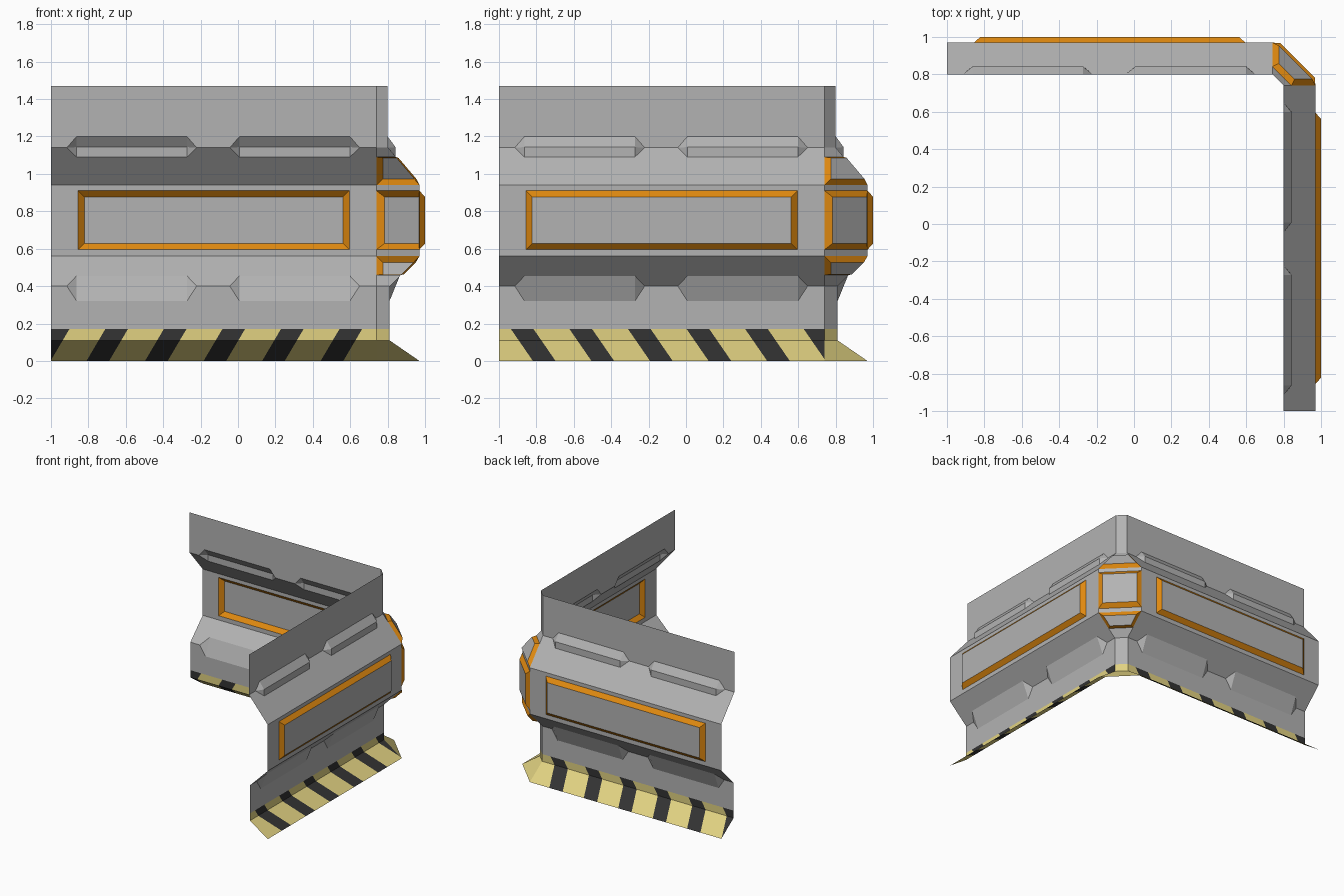
import bpy, bmesh
from mathutils import Vector

if "Cube" in bpy.data.objects:
    bpy.data.objects.remove(bpy.data.objects["Cube"])


def material(name, rgb):
    m = bpy.data.materials.new(name)
    m.diffuse_color = (*rgb, 1)
    m.use_nodes = True
    m.node_tree.nodes["Principled BSDF"].inputs["Base Color"].default_value = m.diffuse_color
    return m


MATS = [material("grey metal", (0.45, 0.45, 0.45)),
        material("orange trim", (0.74, 0.25, 0.005)),
        material("hazard yellow", (0.75, 0.64, 0.22)),
        material("hazard black", (0.033, 0.033, 0.033))]
GREY, ORANGE, YELLOW, BLACK = range(4)

U0, U1 = -1.0, 0.74                    # wall run, up to the corner post
VENTS = [(-0.568, 0.295), (0.303, 0.295)]  # centre, half length of body
TIP = 0.347                            # half length at the pointed tips
# wall profile: (depth, height)
FOOT, SKIRT, BAND = (0.97, 0), (0.81, 0.11), (0.81, 0.17)
LOW, MID0, MID1 = (0.81, 0.40), (0.97, 0.56), (0.97, 0.94)
HIGH, TOP = (0.80, 1.14), (0.80, 1.47)


def add_face(bm, pts, out, mat=GREY):
    f = bm.faces.new([bm.verts.new(p) for p in pts])
    f.normal_update()
    if f.normal.dot(out) < 0:
        f.normal_flip()
    f.material_index = mat
    return f


def raise_panel(bm, face, inset, height):
    """Raised plateau with orange bevelled sides."""
    rim = bmesh.ops.inset_individual(bm, faces=[face], thickness=inset,
                                     depth=height, use_even_offset=True)
    for f in rim["faces"]:
        f.material_index = ORANGE


def finish(bm, name):
    bmesh.ops.remove_doubles(bm, verts=bm.verts[:], dist=0.0005)
    me = bpy.data.meshes.new(name)
    bm.to_mesh(me)
    bm.free()
    for m in MATS:
        me.materials.append(m)
    bpy.context.collection.objects.link(bpy.data.objects.new(name, me))


def wall(name, swap, stripe_start, lean):
    bm = bmesh.new()

    def pos(u, d, z):
        return Vector((d, u, z)) if swap else Vector((u, d, z))
    out = pos(0, 1, 0)

    def add(pts, mat=GREY):
        return add_face(bm, [pos(*p) for p in pts], out, mat)

    def line(p):
        return [(U0, *p), (U1, *p)]

    def notched(crease, edge):
        """Crease line with a notch where each vent body sits."""
        pts = [(U0, *crease)]
        for c, h in VENTS:
            pts += [(c - TIP, *crease), (c - h, *edge), (c + h, *edge), (c + TIP, *crease)]
        return pts + [(U1, *crease)]

    def band(low, high, mat=GREY):
        return add(low + high[::-1], mat)

    # vent sections, from upper edge to lower edge
    high_vent = [(0.80, 1.20), (0.842, 1.143), (0.843, 1.09)]
    low_vent = [(0.865, 0.455), (0.81, 0.32)]

    # plain bands
    band(line(FOOT), line(SKIRT), YELLOW)
    band(line(SKIRT), line(BAND), YELLOW)
    band(line(BAND), notched(LOW, low_vent[-1]))
    band(notched(LOW, low_vent[0]), line(MID0))
    band(line(MID1), notched(HIGH, high_vent[-1]))
    band(notched(HIGH, high_vent[0]), line(TOP))

    # vent bodies and pointed ends
    for crease, section in ((HIGH, high_vent), (LOW, low_vent)):
        for c, h in VENTS:
            for a, b in zip(section, section[1:]):
                add([(c - h, *a), (c + h, *a), (c + h, *b), (c - h, *b)])
                for s in (-1, 1):
                    add([(c + s * TIP, *crease), (c + s * h, *a), (c + s * h, *b)])

    # middle band with the framed panel
    us, zs = [U0, -0.855, 0.595, U1], [0.56, 0.595, 0.91, 0.94]
    for i in range(3):
        for j in range(3):
            f = add([(us[i], 0.97, zs[j]), (us[i + 1], 0.97, zs[j]),
                     (us[i + 1], 0.97, zs[j + 1]), (us[i], 0.97, zs[j + 1])])
            if i == j == 1:
                panel = f
    raise_panel(bm, panel, 0.033, 0.03)

    # hazard stripes cut into the foot
    period, width = 0.313, 0.121
    for n in range(-1, 7):
        for s in (stripe_start + n * period, stripe_start + n * period + width):
            faces = [f for f in bm.faces if f.material_index == YELLOW]
            geom = set(faces)
            for f in faces:
                geom.update(f.edges)
                geom.update(f.verts)
            bmesh.ops.bisect_plane(bm, geom=list(geom), dist=1e-5,
                                   plane_co=pos(s, 0, 0), plane_no=pos(1, 0, -lean))
    for f in bm.faces:
        if f.material_index == YELLOW:
            c = f.calc_center_median()
            u = c.y if swap else c.x
            if (u - lean * c.z - stripe_start) % period < width:
                f.material_index = BLACK
    finish(bm, name)


def corner_post():
    bm = bmesh.new()
    levels = [FOOT, SKIRT, BAND, LOW, (0.87, 0.46), MID0, (0.97, 0.595),
              (0.97, 0.91), MID1, (0.8425, 1.09), HIGH, TOP]
    insets = {4: 0.022, 6: 0.033, 8: 0.022}
    panels = []
    for i, ((d0, z0), (d1, z1)) in enumerate(zip(levels, levels[1:])):
        f = add_face(bm, [(U1, d0, z0), (d0, U1, z0), (d1, U1, z1), (U1, d1, z1)],
                     Vector((1, 1, 0)), YELLOW if i < 2 else GREY)
        if i in insets:
            panels.append((f, insets[i]))
    for f, inset in panels:
        raise_panel(bm, f, inset, 0.028)
    finish(bm, "corner_post")


wall("back_wall", False, -0.81, 0.59)
wall("right_wall", True, -0.818, -0.69)
corner_post()
